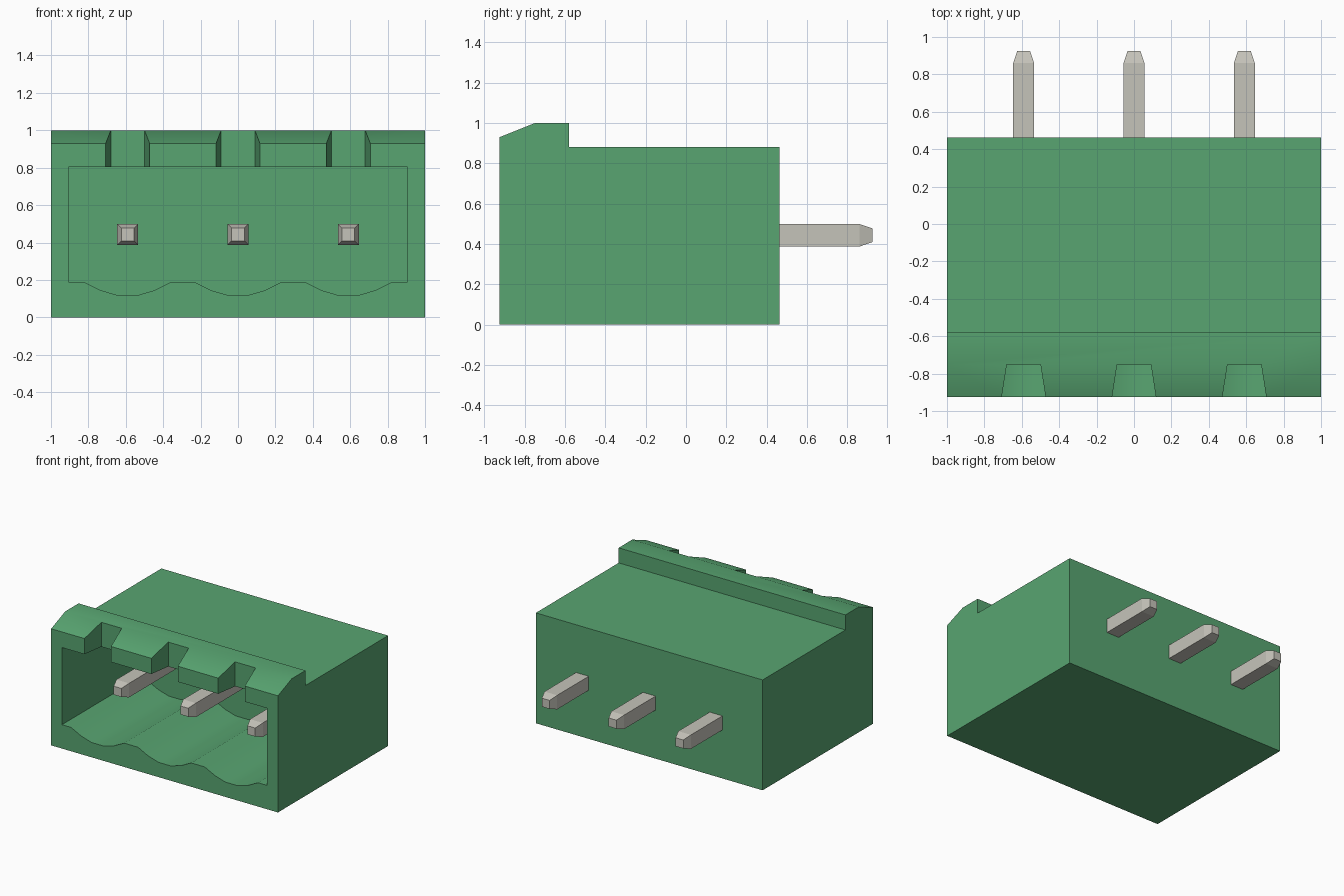
import bpy, bmesh, math
from mathutils import Vector

if "Cube" in bpy.data.objects:
    bpy.data.objects.remove(bpy.data.objects["Cube"], do_unlink=True)

PITCH = 0.59
CENTRES = (-PITCH, 0.0, PITCH)
FRONT, BACK = -0.925, 0.463


def material(name, rgb):
    mat = bpy.data.materials.new(name)
    mat.use_nodes = True
    mat.diffuse_color = (*rgb, 1)
    mat.node_tree.nodes["Principled BSDF"].inputs["Base Color"].default_value = (*rgb, 1)
    return mat


green = material("green plastic", (0.098, 0.375, 0.165))
metal = material("tinned metal", (0.56, 0.55, 0.49))


def loft(name, rings, mat):
    """Closed solid through matching rings of points."""
    bm = bmesh.new()
    loops = [[bm.verts.new(p) for p in ring] for ring in rings]
    n = len(loops[0])
    for a, b in zip(loops, loops[1:]):
        for i in range(n):
            j = (i + 1) % n
            bm.faces.new((a[i], a[j], b[j], b[i]))
    bm.faces.new(loops[0])
    bm.faces.new(loops[-1])
    bmesh.ops.recalc_face_normals(bm, faces=bm.faces)
    mesh = bpy.data.meshes.new(name)
    bm.to_mesh(mesh)
    bm.free()
    mesh.materials.append(mat)
    obj = bpy.data.objects.new(name, mesh)
    bpy.context.collection.objects.link(obj)
    return obj


def activate(obj):
    bpy.ops.object.select_all(action='DESELECT')
    obj.select_set(True)
    bpy.context.view_layer.objects.active = obj


def cut(target, cutter):
    cutter.hide_render = True
    mod = target.modifiers.new("cut", 'BOOLEAN')
    mod.operation = 'DIFFERENCE'
    mod.solver = 'EXACT'
    mod.object = cutter
    activate(target)
    bpy.ops.object.modifier_apply(modifier=mod.name)
    bpy.data.objects.remove(cutter, do_unlink=True)


# Housing: side profile with raised, chamfered front lip
side = [(FRONT, 0), (BACK, 0), (BACK, 0.88), (-0.58, 0.88),
        (-0.58, 1.0), (-0.75, 1.0), (FRONT, 0.93)]
housing = loft("housing", [[(x, y, z) for y, z in side] for x in (-1, 1)], green)

# Socket cavity with a scalloped floor under each pin
scallop = [(-0.235, 0.19), (-0.145, 0.145), (-0.053, 0.118),
           (0.053, 0.118), (0.145, 0.145), (0.235, 0.19)]
opening = [(-0.905, 0.805), (-0.905, 0.19)]
opening += [(c + dx, z) for c in CENTRES for dx, z in scallop]
opening += [(0.905, 0.19), (0.905, 0.805)]
cut(housing, loft("cavity_cutter",
                  [[(x, y, z) for x, z in opening] for y in (-1.1, 0.045)], green))

# Tapered notches through the front lip
for c in CENTRES:
    rings = [[(c - w, y, 0.6), (c + w, y, 0.6), (c + w, y, 1.1), (c - w, y, 1.1)]
             for y, w in ((-1.0, 0.129), (-0.75, 0.09))]
    cut(housing, loft("notch_cutter", rings, green))

activate(housing)
bpy.ops.object.shade_smooth_by_angle(angle=math.radians(25))

# Square contact pins with tapered ends, running through the back wall
stations = ((-0.675, 0.034), (-0.61, 0.056), (0.86, 0.056), (0.925, 0.034))
for name, c in zip(("right_pin", "middle_pin", "left_pin"), CENTRES):
    rings = [[(c + sx * r, y, 0.443 + sz * r)
              for sx, sz in ((-1, -1), (1, -1), (1, 1), (-1, 1))]
             for y, r in stations]
    loft(name, rings, metal)
